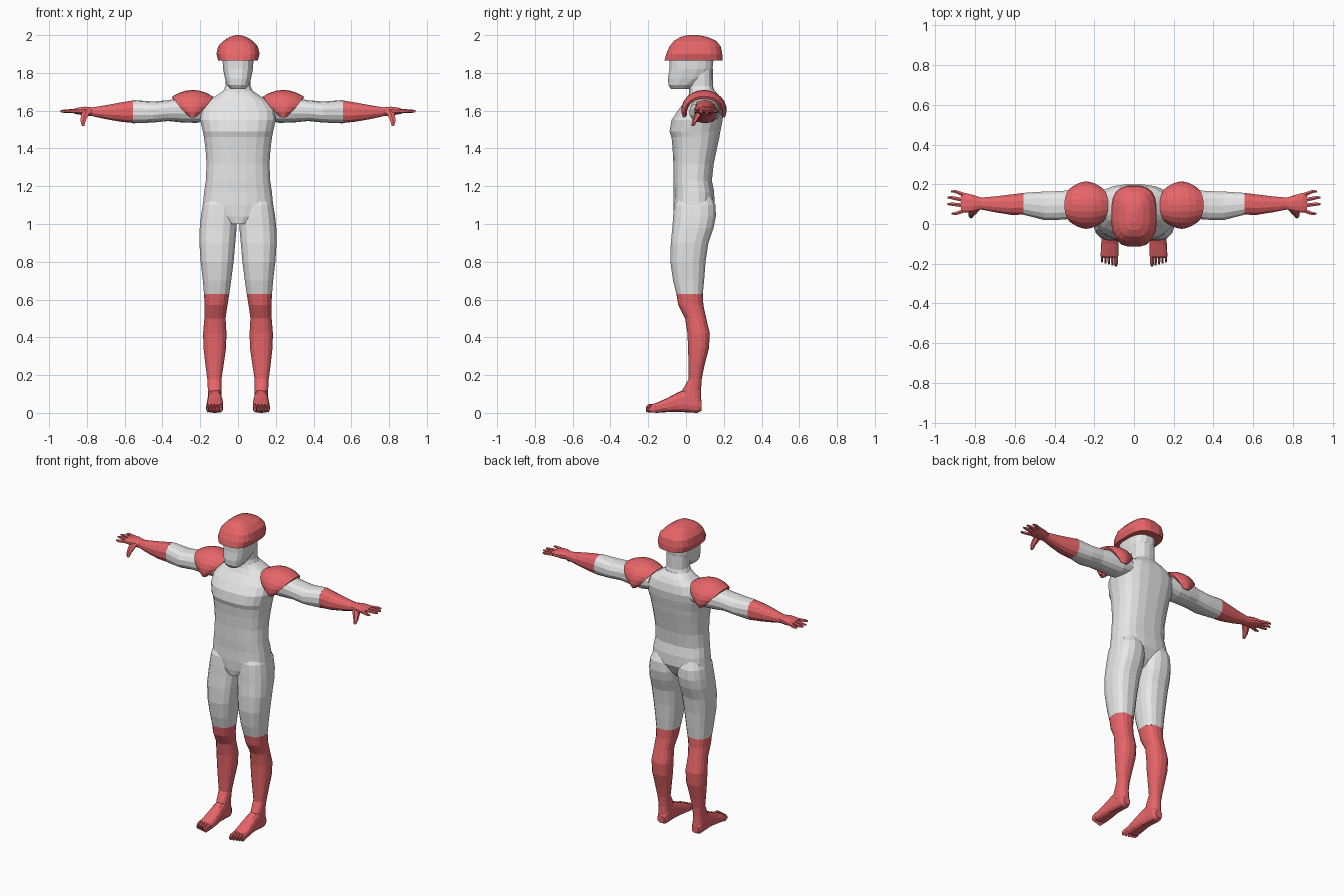
import bpy, bmesh, math


def material(name, rgb):
    m = bpy.data.materials.new(name)
    m.diffuse_color = (*rgb, 1)
    return m


GREY = material("light grey", (0.8, 0.8, 0.8))
RED = material("soft red", (0.8, 0.13, 0.14))


def finish(bm, name, mat, mirror):
    bmesh.ops.recalc_face_normals(bm, faces=bm.faces)
    me = bpy.data.meshes.new(name)
    bm.to_mesh(me)
    bm.free()
    me.materials.append(mat)
    ob = bpy.data.objects.new(name, me)
    bpy.context.collection.objects.link(ob)
    if mirror:
        ob.modifiers.new("Mirror", 'MIRROR').use_mirror_merge = False
    return ob


# Rounded cross-sections joined along an axis: ring = (position, a0, a1, b0, b1)
def loft(name, mat, axis, rings, n=16, p=2.4, mirror=False, bm=None):
    own = bm is None
    bm = bm or bmesh.new()
    loops = []
    for t, a0, a1, b0, b1 in rings:
        loop = []
        for i in range(n):
            ang = 2 * math.pi * (i + 0.5) / n
            c, s = math.cos(ang), math.sin(ang)
            a = (a0 + a1) / 2 + (a1 - a0) / 2 * math.copysign(abs(c) ** (2 / p), c)
            b = (b0 + b1) / 2 + (b1 - b0) / 2 * math.copysign(abs(s) ** (2 / p), s)
            co = {'x': (t, a, b), 'y': (a, t, b), 'z': (a, b, t)}[axis]
            loop.append(bm.verts.new(co))
        loops.append(loop)
    for lo, hi in zip(loops, loops[1:]):
        for i in range(n):
            j = (i + 1) % n
            bm.faces.new((lo[i], lo[j], hi[j], hi[i]))
    bm.faces.new(loops[0])
    bm.faces.new(loops[-1])
    return finish(bm, name, mat, mirror) if own else None


def sym(rows):
    return [(z, -w, w, y0, y1) for z, w, y0, y1 in rows]


# Torso
loft("torso", GREY, 'z', sym([
    (1.00, 0.05, -0.060, 0.08), (1.04, 0.13, -0.066, 0.12), (1.10, 0.188, -0.068, 0.152),
    (1.17, 0.181, -0.066, 0.150), (1.23, 0.172, -0.068, 0.138), (1.32, 0.168, -0.068, 0.148),
    (1.40, 0.174, -0.072, 0.165), (1.46, 0.182, -0.078, 0.178), (1.49, 0.188, -0.088, 0.183),
    (1.55, 0.202, -0.078, 0.195), (1.60, 0.200, -0.045, 0.200), (1.65, 0.165, -0.005, 0.190),
    (1.68, 0.115, 0.012, 0.175), (1.71, 0.072, 0.020, 0.150)]), n=20, p=2.6)

# Neck, head and helmet
loft("neck", GREY, 'z', sym([
    (1.69, 0.085, 0.015, 0.155), (1.73, 0.068, 0.018, 0.143), (1.82, 0.068, 0.02, 0.142)]), n=14)
loft("head", GREY, 'z', sym([
    (1.715, 0.040, -0.080, 0.020), (1.735, 0.058, -0.094, 0.050), (1.77, 0.070, -0.097, 0.110),
    (1.82, 0.080, -0.090, 0.142), (1.90, 0.085, -0.090, 0.150)]), n=16, p=2.7)
loft("helmet", RED, 'z', sym([
    (1.865, 0.106, -0.115, 0.195), (1.90, 0.115, -0.106, 0.193), (1.94, 0.106, -0.088, 0.185),
    (1.97, 0.078, -0.064, 0.160), (1.99, 0.045, -0.030, 0.115), (2.00, 0.015, 0.01, 0.065)]),
    n=20, p=3)

# Legs, split into bare thighs and coloured shins
KNEE = (0.63, 0.045, 0.181, -0.052, 0.09)
loft("thigh", GREY, 'z', [
    (1.15, 0.035, 0.165, -0.035, 0.135), (1.10, 0.010, 0.188, -0.064, 0.158),
    (1.04, 0.004, 0.198, -0.070, 0.160), (0.98, 0.006, 0.204, -0.074, 0.148),
    (0.90, 0.013, 0.206, -0.082, 0.120), (0.80, 0.022, 0.199, -0.084, 0.105),
    (0.70, 0.035, 0.187, -0.070, 0.097), KNEE], mirror=True, p=2.5)
loft("shin", RED, 'z', [
    KNEE, (0.57, 0.055, 0.178, -0.042, 0.093), (0.50, 0.065, 0.179, -0.006, 0.108),
    (0.42, 0.060, 0.186, 0.007, 0.127), (0.34, 0.063, 0.183, 0.010, 0.122),
    (0.25, 0.076, 0.173, 0.013, 0.098), (0.18, 0.087, 0.163, 0.013, 0.084),
    (0.12, 0.088, 0.160, -0.020, 0.080), (0.06, 0.088, 0.160, -0.030, 0.082)], mirror=True)

# Feet with toes
loft("foot", RED, 'y', [
    (0.083, 0.100, 0.148, 0.012, 0.06), (0.06, 0.089, 0.158, 0.0, 0.10),
    (0.00, 0.087, 0.160, 0.003, 0.128), (-0.05, 0.082, 0.162, 0.006, 0.105),
    (-0.10, 0.078, 0.166, 0.004, 0.078), (-0.16, 0.078, 0.169, 0.0, 0.052),
    (-0.172, 0.082, 0.166, 0.006, 0.042)], n=14, p=2.8, mirror=True)
toes = bmesh.new()
for i in range(5):
    x, r = 0.091 + 0.0175 * i, 0.0105 if i == 0 else 0.007
    tip = -0.213 + 0.005 * i
    loft("", None, 'y', [(-0.16, x - r, x + r, 0.003, 0.050), (tip + 0.012, x - r, x + r, 0.002, 0.045),
                         (tip, x - r * .6, x + r * .6, 0.008, 0.030)], n=6, bm=toes)
finish(toes, "toes", RED, True)

# Arms, split into bare upper arms and coloured gloves
CUFF = (0.555, 0.045, 0.158, 1.533, 1.656)
loft("upper_arm", GREY, 'x', [
    (0.15, 0.03, 0.175, 1.55, 1.655), (0.22, 0.025, 0.180, 1.535, 1.672),
    (0.30, 0.025, 0.175, 1.538, 1.668), (0.37, 0.020, 0.167, 1.545, 1.655),
    (0.45, 0.018, 0.165, 1.537, 1.648), CUFF], n=14, mirror=True)
loft("glove", RED, 'x', [
    CUFF, (0.62, 0.045, 0.150, 1.540, 1.645), (0.70, 0.058, 0.140, 1.554, 1.630),
    (0.77, 0.072, 0.134, 1.570, 1.618), (0.81, 0.060, 0.148, 1.573, 1.622),
    (0.85, 0.055, 0.158, 1.580, 1.616), (0.872, 0.060, 0.156, 1.586, 1.608)], n=12, mirror=True)

# Fingers and thumb
hand = bmesh.new()
for y0, y1, tip in ((0.068, 0.052, 0.918), (0.094, 0.100, 0.94), (0.120, 0.133, 0.94), (0.146, 0.164, 0.92)):
    loft("", None, 'x', [(0.855, y0 - .012, y0 + .012, 1.586, 1.610),
                         (tip - 0.02, y1 - .009, y1 + .009, 1.588, 1.606),
                         (tip, y1 - .005, y1 + .005, 1.592, 1.602)], n=6, bm=hand)
loft("", None, 'z', [(1.605, 0.775, 0.825, 0.062, 0.100), (1.575, 0.790, 0.834, 0.045, 0.080),
                     (1.545, 0.805, 0.836, 0.034, 0.060), (1.52, 0.812, 0.828, 0.028, 0.044)],
     n=6, bm=hand)
finish(hand, "fingers", RED, True)

# Shoulder pads: arched shells that narrow to rounded tips front and back
pad = bmesh.new()
NU, NV, SPAN = 14, 6, math.radians(112)
grid = []
for i in range(NU + 1):
    k = 2 * i / NU - 1
    u, w = k * SPAN, 0.11 * (1 - 0.82 * abs(k) ** 2.2)
    row = []
    for j in range(NV + 1):
        v = 2 * j / NV - 1
        s = 1 - 0.34 * v * v * (1 - 0.6 * abs(k))
        row.append(pad.verts.new((0.24 + w * v, 0.095 + 0.120 * s * math.sin(u),
                                  1.603 + 0.107 * s * math.cos(u))))
    grid.append(row)
for a, b in zip(grid, grid[1:]):
    for j in range(NV):
        pad.faces.new((a[j], a[j + 1], b[j + 1], b[j]))
shell = finish(pad, "shoulder_pad", RED, False)
# make the shell face outward, then thicken inward
if sum(f.normal.z for f in shell.data.polygons) < 0:
    shell.data.flip_normals()
solid = shell.modifiers.new("Thickness", 'SOLIDIFY')
solid.thickness, solid.offset = 0.014, -1
shell.modifiers.new("Mirror", 'MIRROR').use_mirror_merge = False
